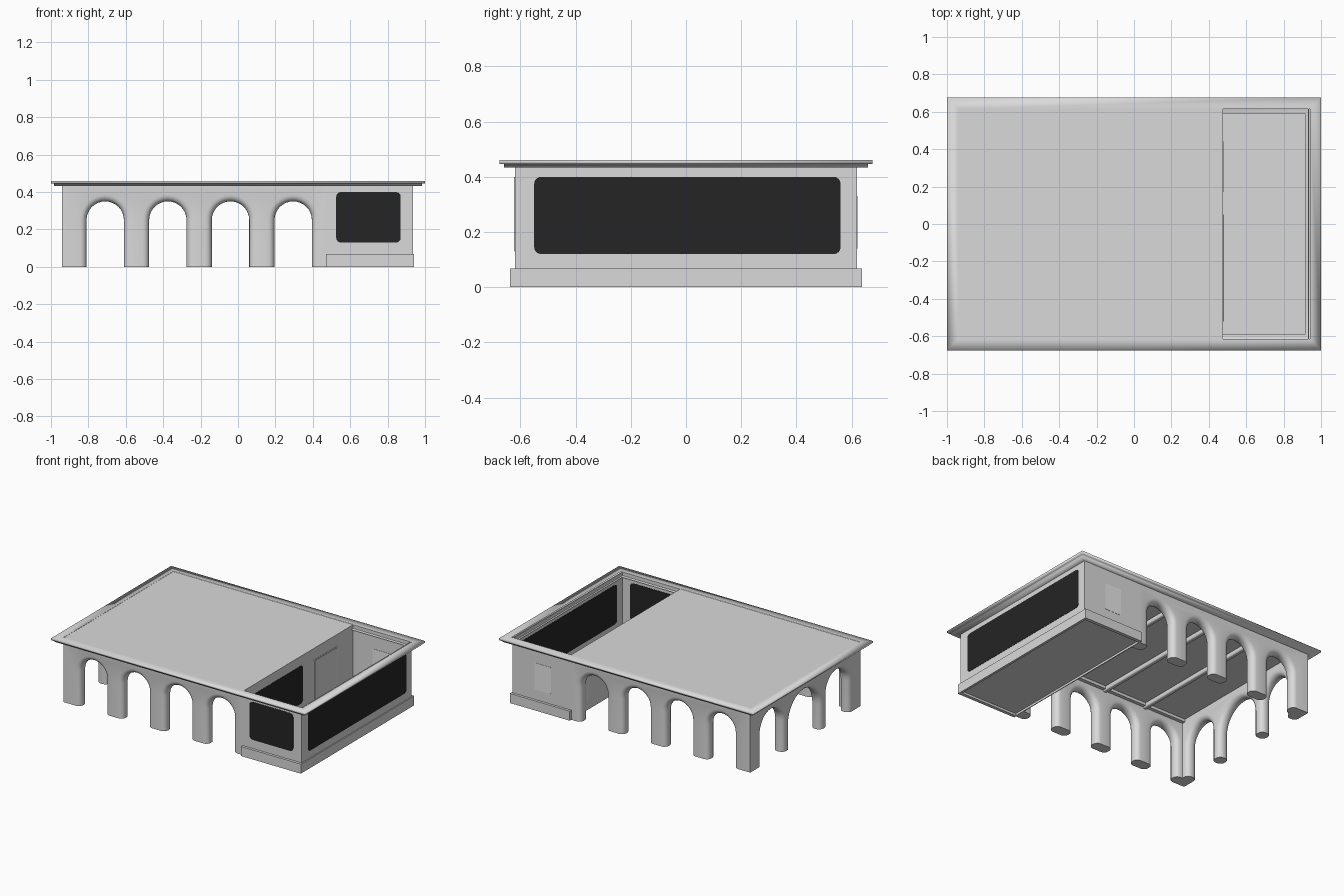
import bpy, bmesh, math
from mathutils import Vector

if "Cube" in bpy.data.objects:
    bpy.data.objects.remove(bpy.data.objects["Cube"])


def material(name, value):
    m = bpy.data.materials.new(name)
    m.use_nodes = True
    color = (value, value, value, 1)
    m.diffuse_color = color
    m.node_tree.nodes["Principled BSDF"].inputs["Base Color"].default_value = color
    return m


PLASTER = material("pale_grey_plaster", 0.7)
DARK = material("black_glass", 0.018)
LIGHT = material("white_pane", 0.88)


def finish(name, bm, mat, smooth=None):
    bmesh.ops.recalc_face_normals(bm, faces=bm.faces)
    mesh = bpy.data.meshes.new(name)
    bm.to_mesh(mesh)
    bm.free()
    mesh.materials.append(mat)
    obj = bpy.data.objects.new(name, mesh)
    bpy.context.collection.objects.link(obj)
    if smooth is not None:
        bpy.ops.object.select_all(action="DESELECT")
        obj.select_set(True)
        bpy.context.view_layer.objects.active = obj
        if smooth >= 180:
            bpy.ops.object.shade_smooth()
        else:
            bpy.ops.object.shade_smooth_by_angle(angle=math.radians(smooth))
    return obj


def box(name, x, y, z, mat=PLASTER, round_axis=None, radius=0.025):
    """Box from ranges; edges along round_axis can be rounded."""
    bm = bmesh.new()
    bmesh.ops.create_cube(bm, size=1)
    for v in bm.verts:
        v.co = Vector([(r[0] + r[1]) / 2 + c * (r[1] - r[0])
                       for r, c in zip((x, y, z), v.co)])
    if round_axis is not None:
        edges = [e for e in bm.edges
                 if abs((e.verts[0].co - e.verts[1].co).normalized()[round_axis]) > 0.9]
        bmesh.ops.bevel(bm, geom=edges, offset=radius, segments=4, profile=0.5,
                        affect="EDGES")
    return finish(name, bm, mat)


WALL_TOP = 0.44
ARCH_TOP = 0.35
THICK = 0.08


def arcade(name, start, end, arches, place):
    """Wall with rounded arch openings; place(u, depth, z) maps it into the room."""
    outline = [(end, WALL_TOP), (start, WALL_TOP), (start, 0)]
    soft = set()
    for centre, r in arches:
        spring = ARCH_TOP - r
        first = len(outline)
        outline.append((centre - r, 0))
        for i in range(17):
            a = math.pi * (1 - i / 16)
            outline.append((centre + r * math.cos(a), spring + r * math.sin(a)))
        outline.append((centre + r, 0))
        soft.update(range(first, len(outline) - 1))
    outline.append((end, 0))
    bm = bmesh.new()
    layers = [[bm.verts.new(place(u, d, z)) for u, z in outline] for d in (0, THICK)]
    for layer in layers:
        bm.faces.new(layer)
    n = len(outline)
    for i in range(n):
        j = (i + 1) % n
        bm.faces.new((layers[0][i], layers[0][j], layers[1][j], layers[1][i]))
    edges = [bm.edges.get((layer[i], layer[i + 1])) for layer in layers for i in soft]
    bmesh.ops.recalc_face_normals(bm, faces=bm.faces)
    bmesh.ops.bevel(bm, geom=edges, offset=0.034, segments=4, profile=0.5,
                    affect="EDGES")
    return finish(name, bm, PLASTER, 40)


# Arcades on the front, back and right sides
long_arches = [(-0.71 + i * 0.335, 0.1) for i in range(4)]
for side, label in ((-1, "front"), (1, "back")):
    arcade(label + "_arcade", -0.94, 0.47, long_arches,
           lambda u, d, z, s=side: (u, s * (0.62 - d), z))
arcade("right_arcade", -0.545, 0.545, [(-0.37, 0.12), (0, 0.17), (0.37, 0.12)],
       lambda u, d, z: (-0.94 + d, u, z))

# Roof slab with ceiling beams
box("roof_slab", (-0.941, 0.476), (-0.616, 0.616), (0.425, 0.458))
for i in range(3):
    x = -0.545 + i * 0.335
    box(f"ceiling_beam_{i + 1}", (x - 0.016, x + 0.016), (-0.545, 0.545), (0.395, 0.43),
        round_axis=1, radius=0.01)
for side, label in ((-1, "front"), (1, "back")):
    inner, outer = sorted((side * 0.515, side * 0.545))
    box(label + "_ceiling_moulding", (-0.87, 0.47), (inner, outer), (0.405, 0.43))

# Cornice swept round the whole building
bm = bmesh.new()
profile = [(0.085, 0.433), (0.015, 0.433), (0.015, 0.446), (0, 0.446), (0, 0.46), (0.06, 0.46)]
rings = [[bm.verts.new((sx * (1 - inset), sy * (0.675 - inset), z))
          for sx, sy in ((-1, -1), (1, -1), (1, 1), (-1, 1))] for inset, z in profile]
for a, b in zip(rings, rings[1:]):
    for i in range(4):
        j = (i + 1) % 4
        bm.faces.new((a[i], a[j], b[j], b[i]))
finish("cornice", bm, PLASTER, 180)

# Enclosed room: thin walls, open on top
T = 0.006
box("room_front_wall", (0.47, 0.935), (-0.62, -0.62 + T), (0, 0.458))
box("room_back_wall", (0.47, 0.935), (0.62 - T, 0.62), (0, 0.458))
box("room_left_wall", (0.935 - T, 0.935), (-0.62, 0.62), (0, 0.458))
box("room_partition_wall", (0.47, 0.47 + T), (-0.615, 0.615), (0, 0.458))
box("room_floor", (0.472, 0.934), (-0.618, 0.618), (0.015, 0.065))

# Plinth round the room
box("plinth_front", (0.47, 0.942), (-0.638, -0.615), (0, 0.068))
box("plinth_back", (0.47, 0.942), (0.615, 0.638), (0, 0.068))
box("plinth_left", (0.925, 0.942), (-0.637, 0.637), (0, 0.067))

# Windows, board and door, thin plates showing on both wall faces
P = 0.0017
box("front_window", (0.525, 0.87), (-0.62 - P, -0.62 + T + P), (0.13, 0.4), DARK, 1)
box("left_window", (0.935 - T - P, 0.935 + P), (-0.55, 0.56), (0.12, 0.4), DARK, 0)
box("partition_window", (0.47 - P, 0.47 + T + P), (-0.52, 0.05), (0.12, 0.39), DARK, 0)
box("back_window", (0.63, 0.76), (0.62 - T - P, 0.62 + P), (0.14, 0.33), LIGHT, 1, 0.006)
box("door_frame", (0.47 - P, 0.47 + T + P), (0.17, 0.44), (0.065, 0.375), LIGHT)
box("door", (0.468 - P, 0.472 + T + P), (0.18, 0.43), (0.065, 0.367))
